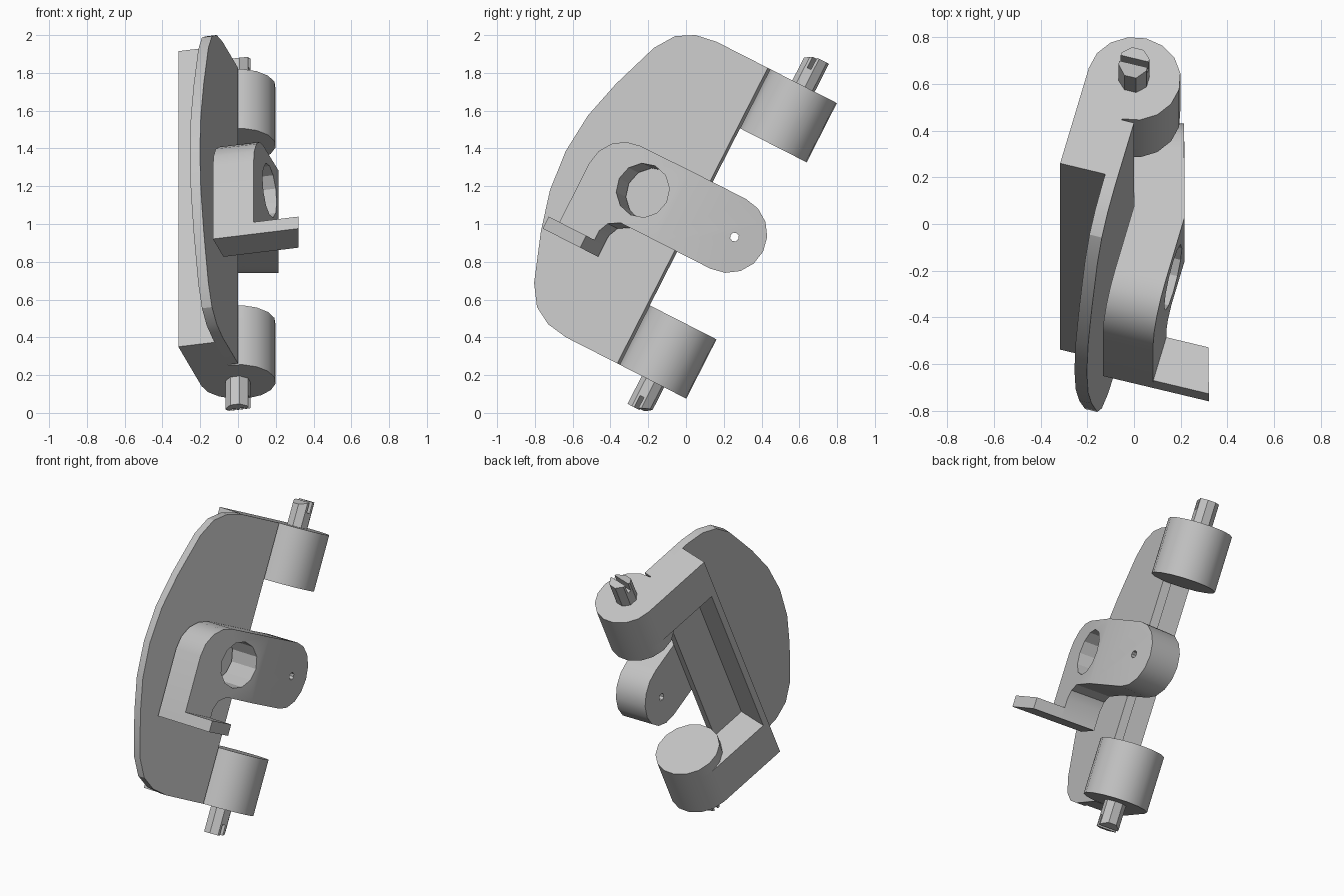
import bpy, bmesh
from math import sin, cos, pi, radians
from mathutils import Matrix, Vector

if "Cube" in bpy.data.objects:
    bpy.data.objects.remove(bpy.data.objects["Cube"])

grey = bpy.data.materials.new("light_grey")
grey.use_nodes = True
colour = (0.55, 0.55, 0.55, 1)
grey.diffuse_color = colour
grey.node_tree.nodes["Principled BSDF"].inputs["Base Color"].default_value = colour

# Hinge frame: local z runs along the tilted hinge axis
HINGE = Matrix.Rotation(radians(-27), 4, 'X') @ Matrix.Translation((0, -0.231, 0))
TURN = Matrix.Rotation(radians(-15), 4, 'Z')
BODY = HINGE @ TURN
LOW, HIGH = 0.068, 1.824
MID = (LOW + HIGH) / 2
FLIP = Matrix.Translation((0, 0, 2 * MID)) @ Matrix.Rotation(pi, 4, 'X')
MIRROR = Matrix.Translation((0, 0, 2 * MID)) @ Matrix.Scale(-1, 4, (0, 0, 1))


def finish(name, bm, matrix):
    bm.transform(matrix)
    bmesh.ops.recalc_face_normals(bm, faces=bm.faces)
    mesh = bpy.data.meshes.new(name)
    bm.to_mesh(mesh)
    bm.free()
    mesh.materials.append(grey)
    ob = bpy.data.objects.new(name, mesh)
    bpy.context.collection.objects.link(ob)
    return ob


def smooth(ob):
    bpy.ops.object.select_all(action='DESELECT')
    ob.select_set(True)
    bpy.context.view_layer.objects.active = ob
    bpy.ops.object.shade_smooth_by_angle(angle=radians(25))


def prism(name, points, lo, hi, matrix=BODY, along='Z', slope=0):
    """Extrude a 2D outline along local Z (xy outline) or X (yz outline)."""
    bm = bmesh.new()
    rings = []
    for h, k in ((lo, 0), (hi, slope)):
        rings.append([bm.verts.new((p, q, h + k * q) if along == 'Z' else (h, p, q))
                      for p, q in points])
    n = len(points)
    for ring in rings:
        bm.faces.new(ring)
    for i in range(n):
        j = (i + 1) % n
        bm.faces.new((rings[0][i], rings[0][j], rings[1][j], rings[1][i]))
    return finish(name, bm, matrix)


def arc(cx, cy, r, start, end, steps):
    angles = [radians(start + (end - start) * i / steps) for i in range(steps + 1)]
    return [(cx + r * cos(t), cy + r * sin(t)) for t in angles]


def cut(ob, cutter):
    cutter.hide_render = True
    mod = ob.modifiers.new("hole", 'BOOLEAN')
    mod.operation = 'DIFFERENCE'
    mod.solver = 'EXACT'
    mod.object = cutter
    bpy.context.view_layer.objects.active = ob
    bpy.ops.object.modifier_apply(modifier=mod.name)
    bpy.data.objects.remove(cutter)


# Bracket arms with rounded ends, bosses and split pins
arm_outline = [(-0.2, -0.475), (0, -0.475)] + arc(0, 0, 0.2, -90, 180, 12)
ring = arc(0, 0, 0.2, 0, 337.5, 15)
octagon = arc(0, 0, 0.067, 22.5, 337.5, 7)
half = arc(0, 0, 0.067, 22.5, 157.5, 3)
tip = [(0.062, 0.012)] + half + [(-0.062, 0.012)]
for end, flip, pin_flip in (("upper", Matrix(), Matrix()), ("lower", MIRROR, FLIP)):
    smooth(prism(end + "_arm", arm_outline, HIGH - 0.28, HIGH, BODY @ flip))
    smooth(prism(end + "_boss", ring, HIGH - 0.352, HIGH - 0.28, BODY @ flip))
    prism(end + "_pin", octagon, HIGH, 1.92, BODY @ pin_flip)
    prism(end + "_pin_tall_tip", tip, 1.92, 1.99, BODY @ pin_flip)
    prism(end + "_pin_sloped_tip", [(x, -y) for x, y in tip], 1.92, 1.99,
          BODY @ pin_flip, slope=0.5)

# Thin spine joining the arms
prism("spine", [(-0.2, -0.475), (0, -0.475), (0, -0.435), (-0.2, -0.435)],
      LOW + 0.28, HIGH - 0.28)

# Curved side plate, symmetric about its middle
lower_edge = [(-0.205, LOW), (-0.52, LOW), (-0.64, 0.087), (-0.737, 0.141),
              (-0.811, 0.247), (-0.907, 0.509), (-0.965, 0.725)]
upper_edge = [(y, 2 * MID - a) for y, a in reversed(lower_edge)]
smooth(prism("side_plate", lower_edge + [(-0.985, MID)] + upper_edge, 0, 0.055, along='X'))

# Bent handle: the front follows the plate, the rear runs straight back
BEND = -0.26
top, bottom = MID + 0.207, MID - 0.207
front = ([(BEND, top)] + arc(-0.573, MID, 0.203, 90, 180, 4)
         + [(-0.775, 0.525), (-0.56, 0.525), (-0.56, 0.65), (-0.535, 0.705),
            (-0.475, bottom), (BEND, bottom)])
rear = arc(0, MID, 0.207, -90, 90, 8)


def place(t, a, outer):
    if t <= BEND:
        return TURN @ Vector((0.293 if outer else 0.07, t, a))
    return Vector((0.215 if outer else 0, t, a))


bm = bmesh.new()
outline = front + rear
sides = [[bm.verts.new(place(t, a, outer)) for t, a in outline] for outer in (True, False)]
n, m = len(outline), len(front)
for side in sides:
    bm.faces.new(side[:m])
    bm.faces.new([side[m - 1]] + side[m:] + [side[0]])
for i in range(n):
    j = (i + 1) % n
    bm.faces.new((sides[0][i], sides[0][j], sides[1][j], sides[1][i]))
handle = finish("handle", bm, HINGE)
cut(handle, prism("large_hole_cutter", arc(-0.447, MID, 0.145, 0, 330, 11),
                  0.06, 0.5, along='X'))
cut(handle, prism("small_hole_cutter", arc(0.037, MID, 0.024, 0, 315, 7),
                  -0.2, 0.5, HINGE, along='X'))
smooth(handle)

# Finger lever at the foot of the handle
prism("finger_lever", [(0.293, -0.775), (0.539, -0.775), (0.481, -0.56), (0.293, -0.56)],
      0.525, 0.596)
